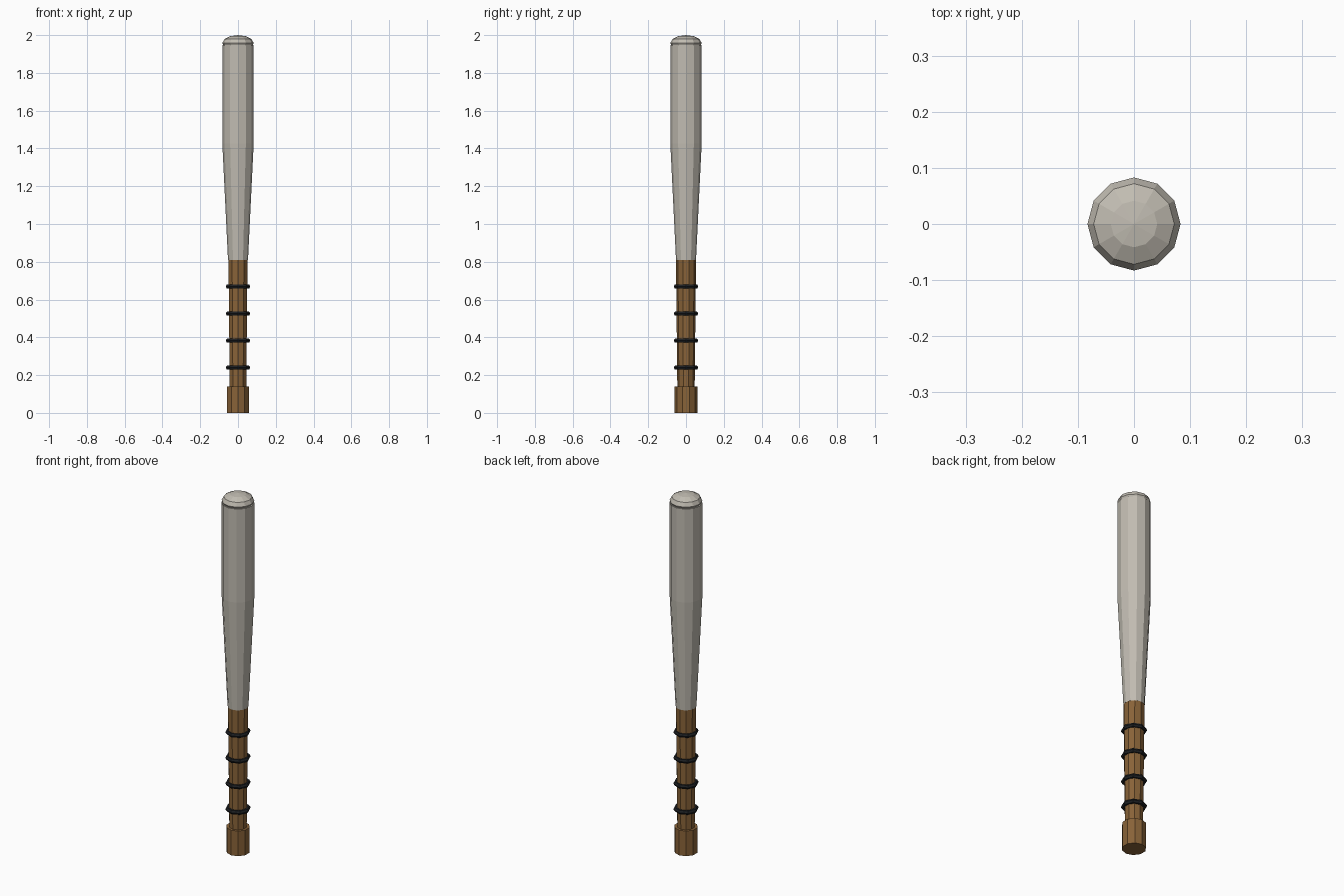
import bpy
from math import cos, sin, pi

default = bpy.data.objects.get("Cube")
if default:
    bpy.data.objects.remove(default, do_unlink=True)


def material(name, color):
    m = bpy.data.materials.new(name)
    m.use_nodes = True
    m.diffuse_color = (*color, 1)
    m.node_tree.nodes["Principled BSDF"].inputs["Base Color"].default_value = (*color, 1)
    return m


GREY = material("warm grey", (0.53, 0.50, 0.44))
WOOD = material("brown wood", (0.25, 0.125, 0.04))
BLACK = material("black band", (0.012, 0.014, 0.016))


def turned(name, profile, sides, mat):
    """Flat-shaded turned solid from (radius, z) pairs, bottom to top."""
    verts, faces = [], []
    for r, z in profile:
        for i in range(sides):
            a = pi / 2 + 2 * pi * i / sides
            verts.append((r * cos(a), r * sin(a), z))
    for k in range(len(profile) - 1):
        for i in range(sides):
            j = (i + 1) % sides
            low, high = k * sides, (k + 1) * sides
            faces.append((low + i, low + j, high + j, high + i))
    faces.append(tuple(reversed(range(sides))))
    faces.append(tuple(range(len(verts) - sides, len(verts))))
    mesh = bpy.data.meshes.new(name)
    mesh.from_pydata(verts, [], faces)
    mesh.materials.append(mat)
    obj = bpy.data.objects.new(name, mesh)
    bpy.context.collection.objects.link(obj)
    return obj


# Wooden grip and end knob
turned("knob", [(0.06, 0), (0.06, 0.14)], 10, WOOD)
turned("handle", [(0.046, 0.14), (0.053, 0.81)], 10, WOOD)

# Tapered shaft and straight barrel
turned("taper", [(0.053, 0.81), (0.083, 1.425)], 12, GREY)
turned("barrel", [(0.083, 1.425), (0.083, 1.947)], 12, GREY)

# Flattened ball closing the barrel top
bpy.ops.mesh.primitive_uv_sphere_add(segments=12, ring_count=6, radius=1, location=(0, 0, 1.958))
cap = bpy.context.object
cap.name = "rounded_cap"
cap.scale = (0.083, 0.083, 0.042)
cap.data.materials.append(GREY)

# Grip bands
for i in range(4):
    bpy.ops.mesh.primitive_torus_add(major_segments=8, minor_segments=6, major_radius=0.053,
                                     minor_radius=0.012, location=(0, 0, 0.24 + 0.143 * i))
    band = bpy.context.object
    band.name = f"grip_band_{i + 1}"
    band.data.materials.append(BLACK)
